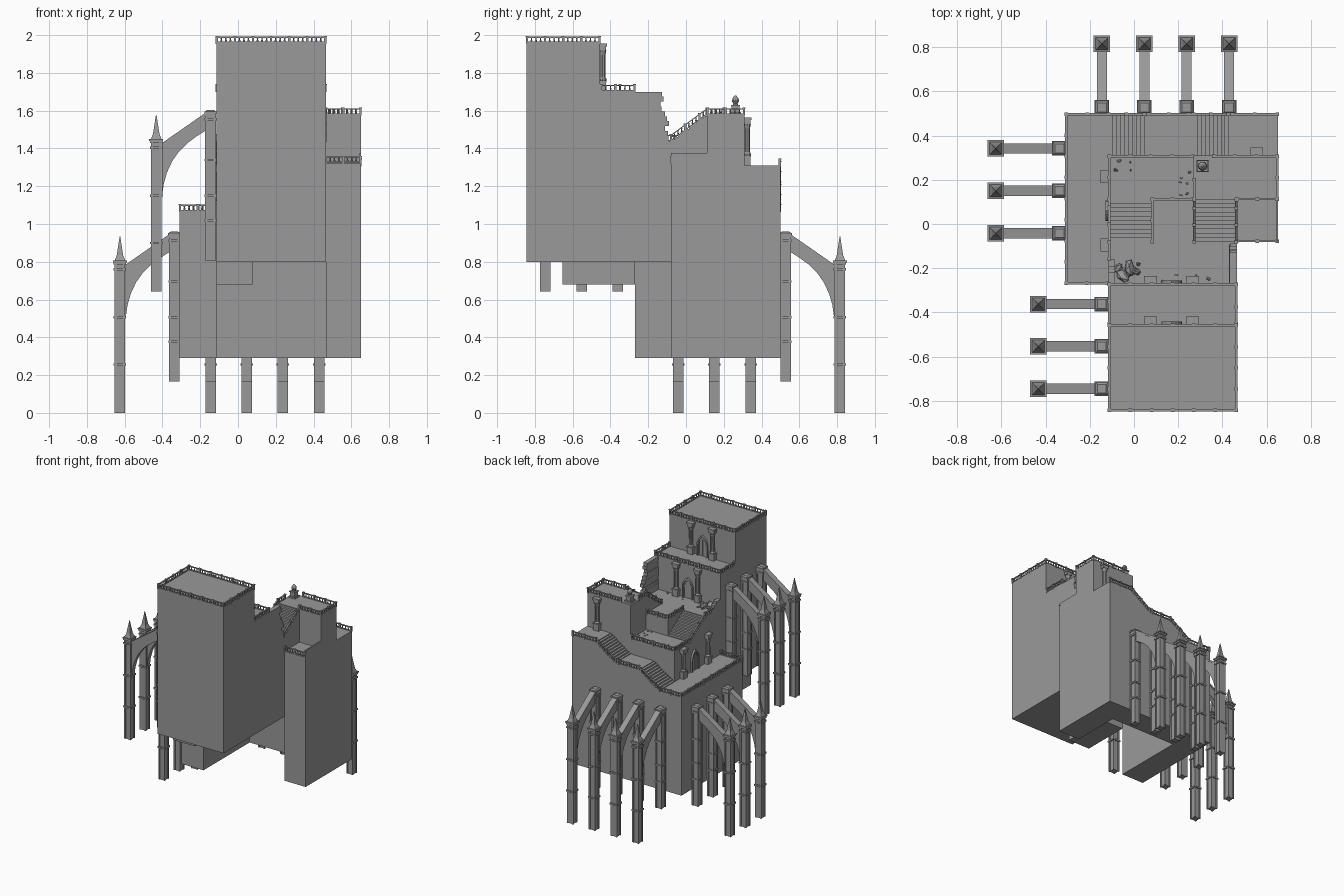
import bpy, bmesh, math, random
from mathutils import Matrix, Vector

if "Cube" in bpy.data.objects:
    bpy.data.objects.remove(bpy.data.objects["Cube"])
random.seed(4)
I = Matrix.Identity(4)
STONE = bpy.data.materials.new("dark_stone")
STONE.diffuse_color = (.32, .32, .32, 1)
STONE.use_nodes = True
STONE.node_tree.nodes["Principled BSDF"].inputs["Base Color"].default_value = STONE.diffuse_color


def finish(bm, name):
    bmesh.ops.recalc_face_normals(bm, faces=bm.faces)
    me = bpy.data.meshes.new(name)
    bm.to_mesh(me)
    bm.free()
    me.materials.append(STONE)
    ob = bpy.data.objects.new(name, me)
    bpy.context.collection.objects.link(ob)
    return ob


def box(bm, x0, x1, y0, y1, z0, z1, M=I):
    T = Matrix.Translation(((x0+x1)/2, (y0+y1)/2, (z0+z1)/2))
    bmesh.ops.create_cube(bm, size=1, matrix=M @ T @ Matrix.Diagonal((x1-x0, y1-y0, z1-z0, 1)))


def sq(bm, y, w, z0, z1, M=I, x=0):
    # square block centred on (x, y)
    box(bm, x-w/2, x+w/2, y-w/2, y+w/2, z0, z1, M)


def loft(bm, rings, M=I):
    vs = [[bm.verts.new(M @ Vector(p)) for p in r] for r in rings]
    n = len(vs[0])
    for a, b in zip(vs, vs[1:]):
        for i in range(n):
            bm.faces.new((a[i], a[(i+1) % n], b[(i+1) % n], b[i]))
    bm.faces.new(vs[0])
    bm.faces.new(vs[-1])


def lathe(bm, prof, sides, M=I):
    loft(bm, [[(r*math.cos(2*math.pi*i/sides), r*math.sin(2*math.pi*i/sides), z)
               for i in range(sides)] for r, z in prof], M)


def beam(bm, p, q, w, z0, z1):
    # bar that follows p to q, with vertical ends
    d = q-p
    s = Vector((-d.y, d.x, 0)).normalized()*w/2
    lo, hi = Vector((0, 0, z0)), Vector((0, 0, z1))
    loft(bm, [[e-s+lo, e+s+lo, e+s+hi, e-s+hi] for e in (p, q)])


def place(x, y, z, deg=0):
    return Matrix.Translation((x, y, z)) @ Matrix.Rotation(math.radians(deg), 4, 'Z')


# Main masses: stepped stone blocks
for name, b in {
    "upper_tower": (-.115, .465, -.845, -.455, .80, 1.96),
    "upper_terrace": (-.115, .465, -.455, -.27, .80, 1.705),
    "ruined_terrace": (-.115, .465, -.27, -.08, .80, 1.44),
    "hanging_block": (-.115, .077, -.655, -.27, .68, .80),
    "middle_landing": (.08, .27, -.08, .115, .80, 1.44),
    "middle_court": (-.115, .27, .115, .31, .80, 1.31),
    "lookout_inner": (.27, .465, .11, .31, .80, 1.58),
    "lookout_outer": (.465, .652, .11, .31, .29, 1.58),
    "side_balcony": (.465, .652, -.08, .11, .29, 1.32),
    "lower_terrace": (-.31, -.115, -.27, .5, .29, 1.07),
    "back_landing_high": (.445, .652, .31, .5, .29, 1.31),
    "back_landing_low": (.065, .27, .31, .5, .29, 1.19),
}.items():
    bm = bmesh.new()
    box(bm, *b)
    finish(bm, name)


# Staircases: one stepped profile pushed sideways
def stairs(name, axis, a, b, za, zb, c0, c1, base, n=10):
    pts = [(a, base)]
    for i in range(n):
        z = za + (zb-za)*(i+.5)/n
        pts += [(a+(b-a)*i/n, z), (a+(b-a)*(i+1)/n, z)]
    pts.append((b, base))
    bm = bmesh.new()
    loft(bm, [[(t, c, z) if axis == 'x' else (c, t, z) for t, z in pts] for c in (c0, c1)])
    finish(bm, name)


stairs("left_stairs", 'y', -.08, .115, 1.44, 1.31, -.115, .08, .80)
stairs("right_stairs", 'y', -.08, .11, 1.44, 1.58, .27, .465, .80)
stairs("back_stairs_high", 'x', .445, .27, 1.31, 1.19, .31, .5, .29)
stairs("back_stairs_low", 'x', .065, -.115, 1.19, 1.07, .31, .5, .29)


# Balustrades
def rail(bm, p, q):
    p, q = Vector(p), Vector(q)
    beam(bm, p, q, .011, 0, .005)
    beam(bm, p, q, .011, .026, .032)
    n = max(2, round((q-p).length/.024))
    for i in range(n+1):
        T = Matrix.Translation(p.lerp(q, i/n))
        if i % 4 == 0 or i == n:
            sq(bm, 0, .012, -.006, .032, T)
            sq(bm, 0, .016, .031, .036, T)
        else:
            lathe(bm, [(.003, .004), (.0055, .010), (.003, .018), (.0045, .026)], 6, T)


def rails(name, *paths):
    bm = bmesh.new()
    for path in paths:
        for p, q in zip(path, path[1:]):
            rail(bm, p, q)
    finish(bm, name)


rails("tower_balustrade", [(-.112, -.842, 1.96), (.462, -.842, 1.96), (.462, -.458, 1.96),
                           (-.112, -.458, 1.96), (-.112, -.842, 1.96)])
rails("upper_terrace_balustrade", [(-.112, -.45, 1.705), (-.112, -.273, 1.705),
                                   (.462, -.273, 1.705), (.462, -.45, 1.705)])
rails("landing_balustrade", [(-.112, -.16, 1.44), (-.112, -.08, 1.44), (-.112, .115, 1.31),
                             (-.112, .307, 1.31), (.265, .307, 1.31)],
      [(.083, -.08, 1.44), (.083, .112, 1.44), (.265, .112, 1.44)])
rails("lookout_balustrade", [(.273, -.08, 1.44), (.273, .11, 1.58), (.273, .20, 1.58)],
      [(.36, .307, 1.58), (.648, .307, 1.58), (.648, .113, 1.58), (.465, .113, 1.58)],
      [(.462, -.08, 1.44), (.462, .11, 1.58)])
rails("balcony_balustrade", [(.465, -.077, 1.325), (.648, -.077, 1.325)])
rails("lower_balustrade", [(-.12, -.267, 1.07), (-.307, -.267, 1.07), (-.307, .497, 1.07),
                           (-.115, .497, 1.07), (.065, .497, 1.19), (.27, .497, 1.19),
                           (.445, .497, 1.31), (.648, .497, 1.31)])
bm = bmesh.new()
box(bm, .642, .652, -.08, .11, 1.31, 1.375)
finish(bm, "balcony_side_wall")

# Flying buttress, built with +y pointing away from the wall
ARCH = [(.055, .935), (.285, .775), (.285, .50), (.275, .57), (.258, .63), (.23, .69),
        (.195, .74), (.15, .785), (.10, .822), (.055, .85)]


def shaft(bm, y, z0, z1, M):
    sq(bm, y, .046, z0, z1, M)
    for sx in (-1, 1):
        for sy in (-1, 1):
            sq(bm, y+sy*.022, .012, z0, z1, M, sx*.022)


def pyramid(bm, y, w0, w1, z0, z1, M):
    loft(bm, [[(sx*w/2, y+sy*w/2, z) for sx, sy in ((-1, -1), (1, -1), (1, 1), (-1, 1))]
              for w, z in ((w0, z0), (w1, z1))], M)


def buttress(name, M):
    bm = bmesh.new()
    shaft(bm, .0275, .165, .92, M)
    for z in (.37, .50, .69, .905):
        sq(bm, .0275, .062, z, z+.012, M)
    sq(bm, .0275, .058, .92, .942, M)
    sq(bm, .0275, .066, .942, .952, M)
    pyramid(bm, .0275, .058, .040, .952, .96, M)
    shaft(bm, .315, 0, .79, M)
    for z in (.25, .50, .755):
        sq(bm, .315, .066, z, z+.012, M)
    sq(bm, .315, .066, .785, .797, M)
    sq(bm, .315, .074, .797, .806, M)
    pyramid(bm, .315, .056, .034, .806, .835, M)
    pyramid(bm, .315, .034, .003, .835, .935, M)
    loft(bm, [[(x, y, z) for y, z in ARCH] for x in (-.018, .018)], M)
    beam_top = [(.055, .945), (.285, .785), (.285, .77), (.055, .93)]
    loft(bm, [[(x, y, z) for y, z in beam_top] for x in (-.023, .023)], M)
    finish(bm, name)


for i, x in enumerate((-.145, .047, .238, .43)):
    buttress(f"back_buttress_{i+1}", place(x, .5, 0))
for i, y in enumerate((.342, .15, -.042)):
    buttress(f"lower_side_buttress_{i+1}", place(-.31, y, 0, 90))
for i, y in enumerate((-.362, -.553, -.745)):
    buttress(f"upper_side_buttress_{i+1}", place(-.118, y, .643, 90))


# Wall columns and pointed doorways, +y pointing away from the wall
def column(name, M, h=.24):
    bm = bmesh.new()
    C = M @ Matrix.Translation((0, .014, 0))
    box(bm, -.024, .024, -.001, .031, 0, .045, M)
    box(bm, -.028, .028, -.001, .035, .045, .055, M)
    lathe(bm, [(.020, .055), (.020, .064), (.016, .070), (.015, h-.06),
               (.019, h-.045), (.020, h-.036)], 10, C)
    box(bm, -.023, .023, -.001, .031, h-.036, h-.014, M)
    box(bm, -.029, .029, -.001, .036, h-.014, h, M)
    finish(bm, name)


def arch(w, h, s):
    # pointed outline: two arcs meeting at the top
    right = [(w*(2*math.cos(t)-1), s+(h-s)*math.sin(t)/math.sin(math.pi/3))
             for t in (math.pi/3*k/5 for k in range(6))]
    return [(w, 0)] + right + [(-x, z) for x, z in reversed(right[:-1])] + [(-w, 0)]


def door(name, M):
    bm = bmesh.new()
    for w, h, d, t in ((.046, .165, .014, .010), (.035, .148, .008, .006)):
        o, i = arch(w, h, .085), arch(w-t, h-t*1.5, .085)
        for k in range(len(o)-1):
            loft(bm, [[(x, y, z) for x, z in (o[k], o[k+1], i[k+1], i[k])] for y in (0, d)], M)
    loft(bm, [[(x, y, z) for x, z in arch(.03, .14, .085)] for y in (0, .003)], M)
    box(bm, -.001, .001, 0, .005, 0, .135, M)
    finish(bm, name)


for label, M, cols, h in (
        ("tower", place(.17, -.455, 1.705), (-.095, .095), .25),
        ("terrace", place(.17, -.27, 1.44), (-.095, .095), .26),
        ("lower", place(-.115, .06, 1.07, 90), (-.155, .155), .235)):
    door(label + "_door", M)
    for k, c in enumerate(cols):
        column(f"{label}_column_{k+1}", M @ Matrix.Translation((c, 0, 0)), h)
column("lookout_column", place(.555, .31, 1.31), .255)

# Broken wall beside the ruined terrace
bm = bmesh.new()
z = 1.44
while z < 1.69:
    end = -.085 - (z-1.44)*.22 + random.uniform(-.016, .016)
    box(bm, .43 + random.uniform(0, .006), .465, -.27, end, z, z+.026)
    z += .026
for k in range(3):
    box(bm, -.115, -.085, -.27, -.16-.03*k, 1.44+.022*k, 1.462+.022*k)
finish(bm, "broken_wall")

# Fallen rubble
bm = bmesh.new()


def stone(x, y, z, s):
    R = Matrix.Rotation(random.uniform(0, 6), 4, Vector((random.random(), random.random(), 1)))
    M = Matrix.Translation((x, y, z+s*.3)) @ R @ Matrix.Diagonal((1.2, .8, .6, 1))
    bmesh.ops.create_icosphere(bm, subdivisions=1, radius=s, matrix=M)


for x, y, s in ((-.02, -.20, .036), (-.05, -.235, .034), (.01, -.215, .026), (-.07, -.2, .022)):
    stone(x, y, 1.445, s)
for k in range(8):
    stone(random.uniform(-.08, .03), random.uniform(-.25, -.17), 1.44, random.uniform(.006, .013))
for k in range(9):
    stone(random.uniform(.05, .42), random.uniform(-.26, -.23), 1.44, random.uniform(.005, .011))
for k in range(7):
    stone(random.uniform(-.09, .0), random.uniform(.24, .29), 1.31, random.uniform(.004, .008))
    stone(random.uniform(.2, .26), random.uniform(.13, .29), 1.31, random.uniform(.004, .007))
finish(bm, "rubble")

# Stone urn on the lookout corner
bm = bmesh.new()
M = place(.31, .262, 1.58)
sq(bm, 0, .056, 0, .012, M)
sq(bm, 0, .04, .012, .042, M)
sq(bm, 0, .05, .042, .05, M)
lathe(bm, [(.014, .05), (.012, .058), (.020, .070), (.018, .08), (.015, .088), (.004, .1)], 10, M)
finish(bm, "stone_urn")
